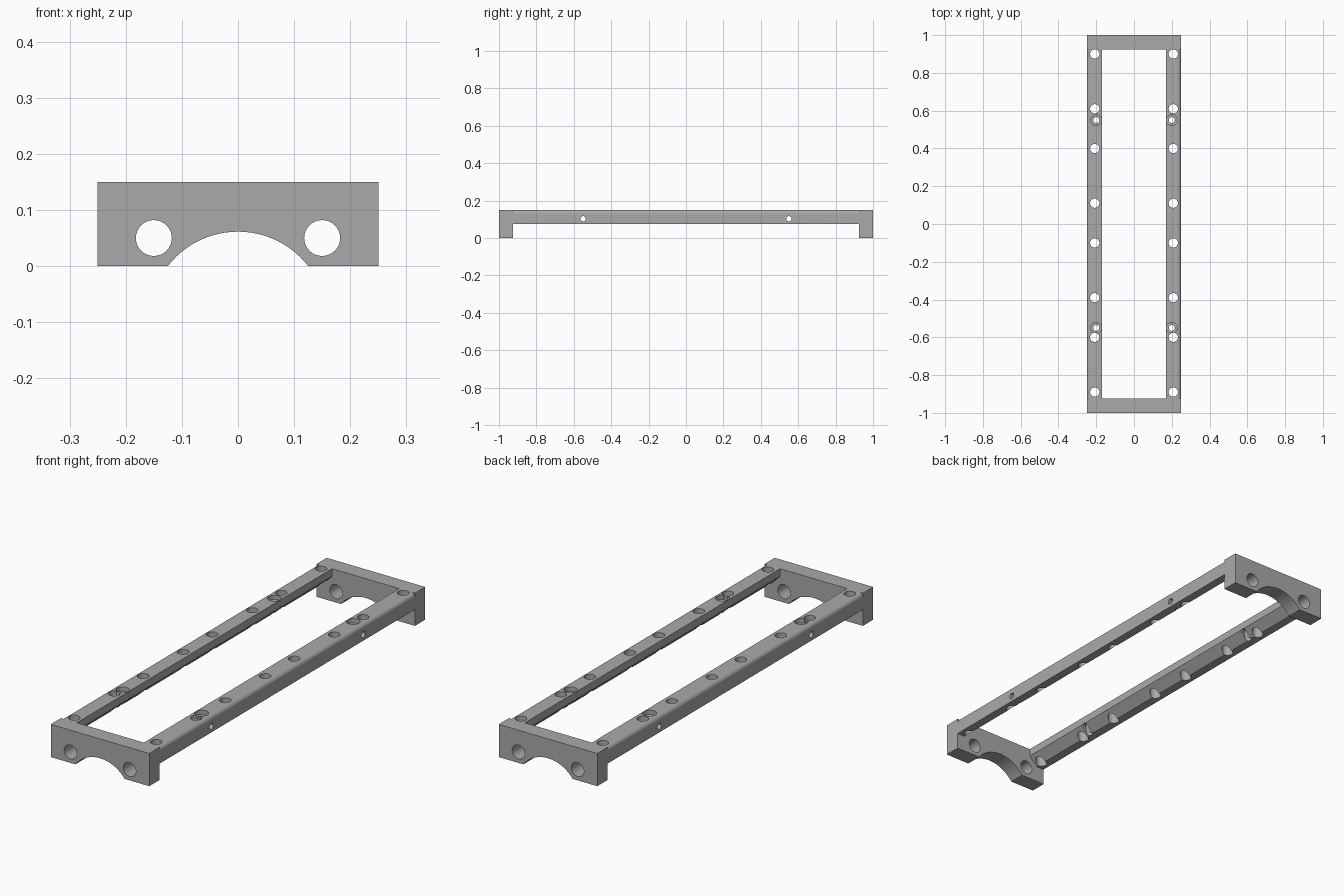
import bpy
import bmesh
from math import sin, cos, asin, pi, radians
from mathutils import Matrix, Vector

if "Cube" in bpy.data.objects:
    bpy.data.objects.remove(bpy.data.objects["Cube"], do_unlink=True)

GREY = (0.4, 0.4, 0.4, 1)
metal = bpy.data.materials.new("plain grey")
metal.use_nodes = True
metal.diffuse_color = GREY
metal.node_tree.nodes["Principled BSDF"].inputs["Base Color"].default_value = GREY

HALF_W, TOP, INNER_Y = 0.25, 0.15, 0.925


def finish(name, bm):
    bmesh.ops.recalc_face_normals(bm, faces=bm.faces)
    mesh = bpy.data.meshes.new(name)
    bm.to_mesh(mesh)
    bm.free()
    obj = bpy.data.objects.new(name, mesh)
    bpy.context.collection.objects.link(obj)
    return obj


def prism(name, profile, y0, y1):
    """Extrude an x-z profile along y."""
    bm = bmesh.new()
    face = bm.faces.new([bm.verts.new((x, y0, z)) for x, z in profile])
    ext = bmesh.ops.extrude_face_region(bm, geom=[face])
    moved = [v for v in ext["geom"] if isinstance(v, bmesh.types.BMVert)]
    bmesh.ops.translate(bm, verts=moved, vec=(0, y1 - y0, 0))
    obj = finish(name, bm)
    obj.data.materials.append(metal)
    return obj


def drill(obj, centre, axis, radius, length):
    """Cut a round hole into a part."""
    bm = bmesh.new()
    turn = Vector((0, 0, 1)).rotation_difference(Vector(axis)).to_matrix().to_4x4()
    bmesh.ops.create_cone(bm, cap_ends=True, segments=32, radius1=radius,
                          radius2=radius, depth=length,
                          matrix=Matrix.Translation(centre) @ turn)
    cutter = finish("drill_cutter", bm)
    cutter.hide_render = True
    mod = obj.modifiers.new("hole", "BOOLEAN")
    mod.operation, mod.solver, mod.object = "DIFFERENCE", "EXACT", cutter
    bpy.context.view_layer.objects.active = obj
    bpy.ops.object.modifier_apply(modifier=mod.name)
    bpy.data.objects.remove(cutter, do_unlink=True)


def smooth(obj):
    bpy.ops.object.select_all(action="DESELECT")
    obj.select_set(True)
    bpy.context.view_layer.objects.active = obj
    bpy.ops.object.shade_smooth_by_angle(angle=radians(30))


# End blocks with an arched underside and two shaft holes
ARCH_R, ARCH_HALF = 0.158, 0.125
spread = asin(ARCH_HALF / ARCH_R)
drop = ARCH_R * cos(spread)
arch = []
for i in range(25):
    a = spread * (i / 12 - 1)
    arch.append((ARCH_R * sin(a), ARCH_R * cos(a) - drop))
block_profile = [(-HALF_W, TOP), (-HALF_W, 0)] + arch + [(HALF_W, 0), (HALF_W, TOP)]

for name, side in (("front", -1), ("back", 1)):
    block = prism(name + "_end_block", block_profile, side * INNER_Y, side)
    for x in (-0.15, 0.15):
        drill(block, (x, side * 0.96, 0.05), (0, 1, 0), 0.032, 0.3)
    smooth(block)

# Side rails: rounded outer top edge, chamfered inner bottom edge
FILLET = 0.02
fillet = [(HALF_W - FILLET + FILLET * cos(i * pi / 16),
           TOP - FILLET + FILLET * sin(i * pi / 16)) for i in range(9)]
rail_profile = [(0.21, 0.075), (HALF_W, 0.075)] + fillet + [(0.17, TOP), (0.17, 0.115)]

for name, side in (("left", 1), ("right", -1)):
    rail = prism(name + "_rail", [(side * x, z) for x, z in rail_profile],
                 -INNER_Y, INNER_Y)
    # Main vertical holes, in pairs along the rail
    for start in (-0.89, -0.39, 0.11, 0.61):
        for y in (start, start + 0.29):
            drill(rail, (side * 0.208, y, 0.1), (0, 0, 1), 0.0245, 0.3)
    # Counterbored screw holes with a cross hole through the side
    for y in (-0.55, 0.55):
        drill(rail, (side * 0.2, y, 0.1), (0, 0, 1), 0.016, 0.3)
        drill(rail, (side * 0.2, y, 0.18), (0, 0, 1), 0.029, 0.1)
        drill(rail, (side * 0.21, y, 0.103), (1, 0, 0), 0.014, 0.2)
    smooth(rail)
